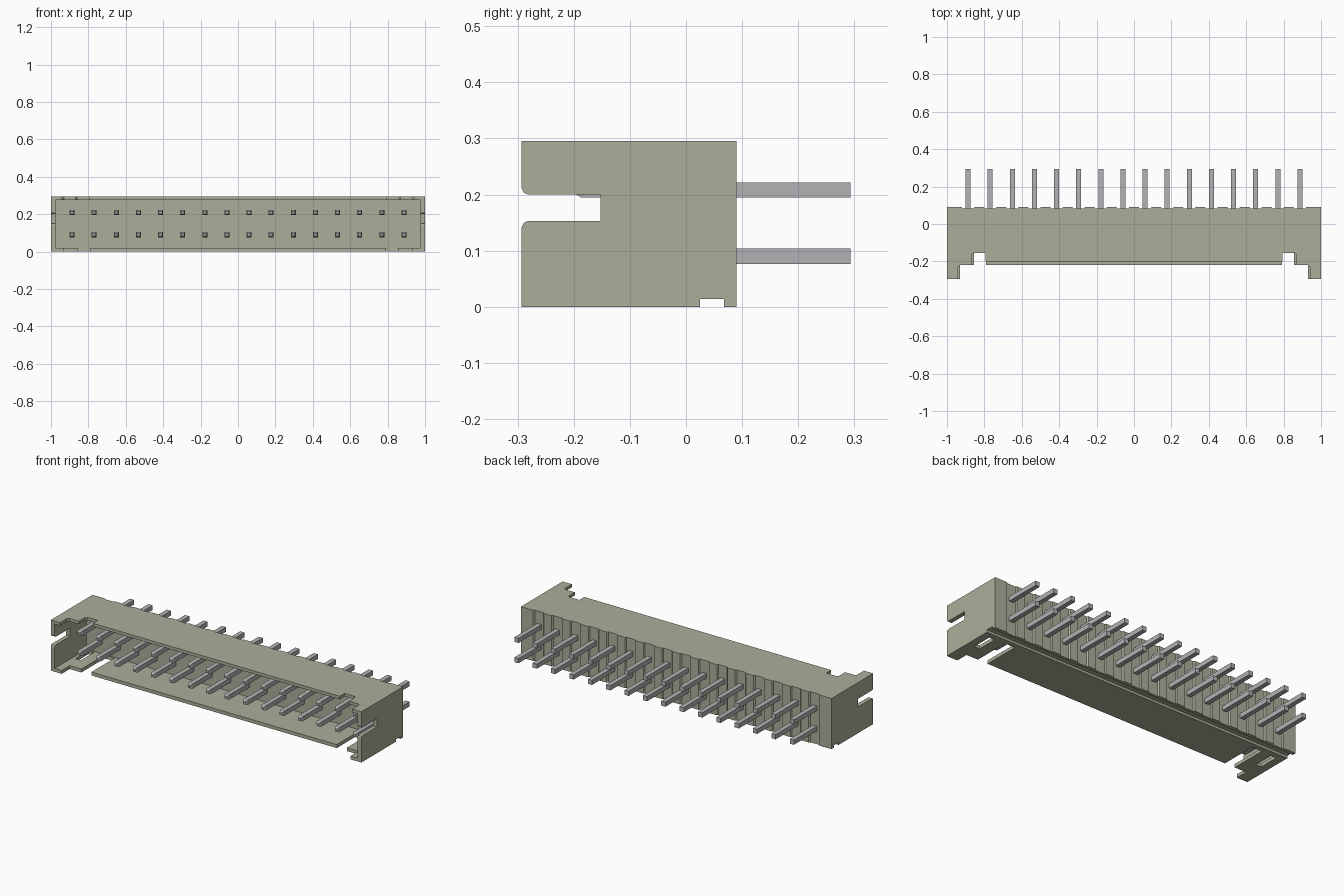
import bpy, bmesh

cube = bpy.data.objects.get("Cube")
if cube:
    bpy.data.objects.remove(cube, do_unlink=True)


def material(name, rgb):
    m = bpy.data.materials.new(name)
    m.use_nodes = True
    m.diffuse_color = (*rgb, 1)
    bsdf = next(n for n in m.node_tree.nodes if n.type == 'BSDF_PRINCIPLED')
    bsdf.inputs["Base Color"].default_value = (*rgb, 1)
    return m


beige = material("beige plastic", (0.42, 0.42, 0.33))
metal = material("grey metal", (0.45, 0.45, 0.46))


def make_object(name, bm, mat):
    bmesh.ops.recalc_face_normals(bm, faces=bm.faces[:])
    me = bpy.data.meshes.new(name)
    bm.to_mesh(me)
    bm.free()
    ob = bpy.data.objects.new(name, me)
    bpy.context.collection.objects.link(ob)
    me.materials.append(mat)
    return ob


def prism(name, outline, lo, hi, axis='z', mat=beige):
    """Extrude an outline: (x, y) along z, or (y, z) along x."""
    bm = bmesh.new()
    place = (lambda a, b, t: (a, b, t)) if axis == 'z' else (lambda a, b, t: (t, a, b))
    low = [bm.verts.new(place(a, b, lo)) for a, b in outline]
    high = [bm.verts.new(place(a, b, hi)) for a, b in outline]
    n = len(outline)
    bm.faces.new(low)
    bm.faces.new(high)
    for i in range(n):
        j = (i + 1) % n
        bm.faces.new((low[i], low[j], high[j], high[i]))
    return make_object(name, bm, mat)


def rect(a0, a1, b0, b1):
    return [(a0, b0), (a1, b0), (a1, b1), (a0, b1)]


def mirrored(half):
    return half + [(-x, y) for x, y in reversed(half)]


def cut(target, cutter):
    cutter.hide_render = True
    mod = target.modifiers.new("cut", 'BOOLEAN')
    mod.operation = 'DIFFERENCE'
    mod.solver = 'EXACT'
    mod.object = cutter
    bpy.context.view_layer.objects.active = target
    bpy.ops.object.modifier_apply(modifier=mod.name)
    bpy.data.objects.remove(cutter, do_unlink=True)


FRONT, BACK, TOP = -0.293, 0.09, 0.295
COLUMNS = [-0.887 + i * 1.774 / 15 for i in range(16)]

# Housing: a block hollowed out from the front
housing = prism("housing", rect(-1, 1, FRONT, BACK), 0, TOP)
cut(housing, prism("cavity", rect(-0.975, 0.975, -0.4, 0.0), 0.02, 0.277))

# Stepped and notched front edges of the top and bottom walls
top_edge = mirrored([(-0.94, -0.4), (-0.94, -0.23), (-0.93, -0.22), (-0.87, -0.22),
                     (-0.87, -0.165), (-0.86, -0.155), (-0.795, -0.155), (-0.795, -0.2)])
cut(housing, prism("top_edge_cutter", top_edge, 0.26, 0.35))
bottom_edge = mirrored([(-0.93, -0.4), (-0.93, -0.22), (-0.855, -0.22),
                        (-0.855, -0.005), (-0.79, -0.005), (-0.79, -0.22)])
cut(housing, prism("bottom_edge_cutter", bottom_edge, -0.1, 0.04))

# Slots through both end walls, with eased mouths
slot = [(-0.4, 0.142), (FRONT, 0.142), (-0.289, 0.150), (-0.281, 0.153), (-0.152, 0.153),
        (-0.152, 0.2), (-0.281, 0.2), (-0.289, 0.203), (FRONT, 0.211), (-0.4, 0.211)]
cut(housing, prism("slot_cutter", slot, -1.1, 1.1, 'x'))

# Groove along the underside near the back
cut(housing, prism("underside_groove_cutter", rect(0.025, 0.068, -0.1, 0.014), -1.1, 1.1, 'x'))

# Small windows in the bottom wall at each end
for s in (-1, 1):
    x0, x1 = sorted((s * 0.92, s * 0.955))
    cut(housing, prism("window_cutter", rect(x0, x1, -0.13, -0.01), -0.1, 0.04))

# Shallow upright channels behind each pin column
for x in COLUMNS:
    channel = [(x - 0.034, 0.12), (x - 0.034, BACK), (x - 0.028, 0.083),
               (x + 0.028, 0.083), (x + 0.034, BACK), (x + 0.034, 0.12)]
    cut(housing, prism("channel_cutter", channel, -0.1, 0.4))


# Two rows of square pins with tapered front tips
def add_pin(bm, x, z, r=0.0135):
    rings = []
    for y, s in ((-0.197, 0.55), (-0.186, 1), (0.293, 1)):
        rings.append([bm.verts.new((x + a * r * s, y, z + b * r * s))
                      for a, b in ((-1, -1), (1, -1), (1, 1), (-1, 1))])
    bm.faces.new(rings[0])
    bm.faces.new(rings[-1])
    for p, q in zip(rings, rings[1:]):
        for i in range(4):
            j = (i + 1) % 4
            bm.faces.new((p[i], p[j], q[j], q[i]))


for name, z in (("lower_pins", 0.09), ("upper_pins", 0.208)):
    bm = bmesh.new()
    for x in COLUMNS:
        add_pin(bm, x, z)
    make_object(name, bm, metal)
